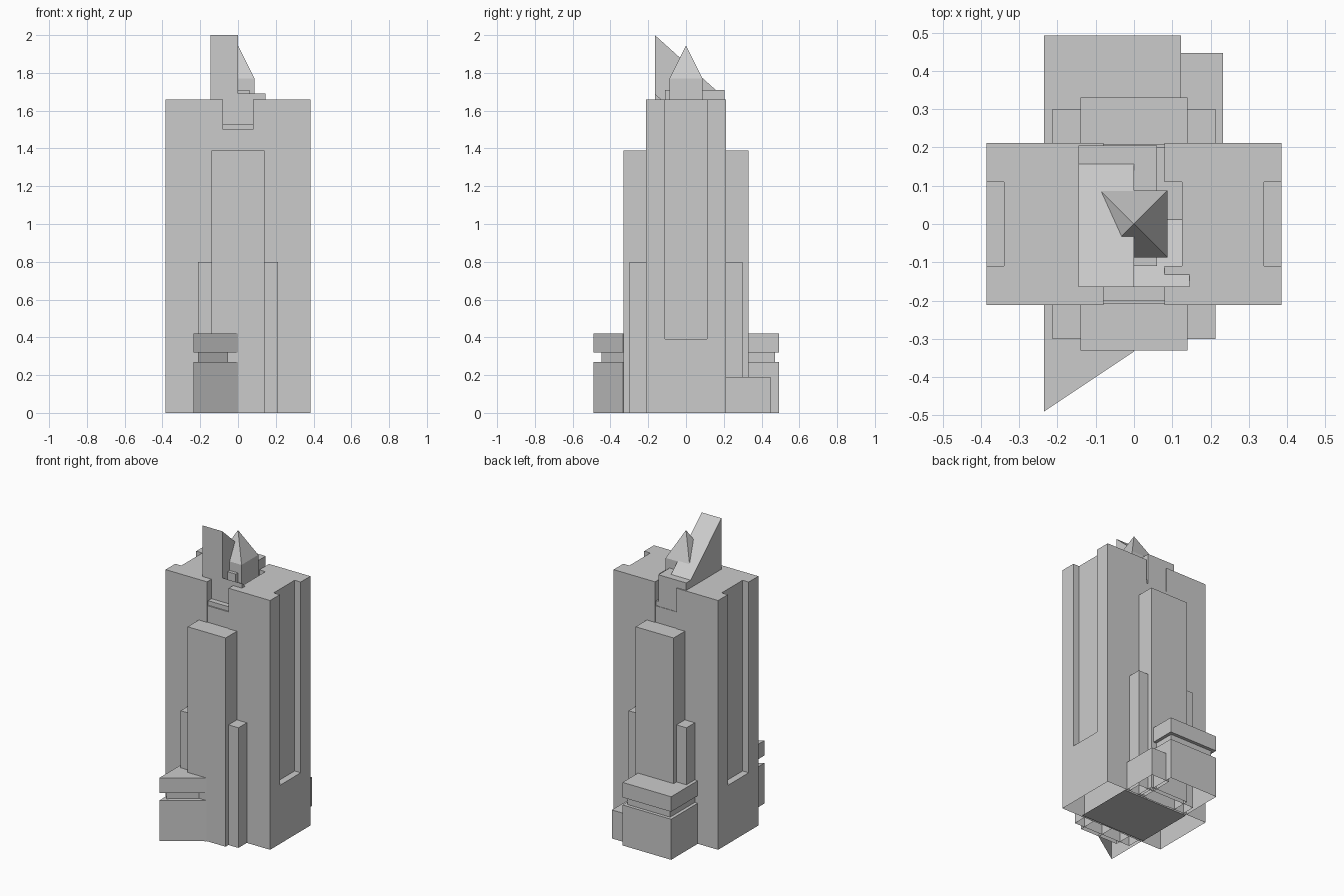
import bpy

if "Cube" in bpy.data.objects:
    bpy.data.objects.remove(bpy.data.objects["Cube"])

def mesh(name, verts, faces):
    me = bpy.data.meshes.new(name)
    me.from_pydata(verts, [], faces)
    ob = bpy.data.objects.new(name, me)
    bpy.context.collection.objects.link(ob)
    return ob

def prism(name, pts, z0, z1):
    """Upright prism from a counter-clockwise plan; open underneath when it stands on the ground."""
    n = len(pts)
    verts = [(x, y, z) for z in (z0, z1) for x, y in pts]
    faces = [(i, (i + 1) % n, n + (i + 1) % n, n + i) for i in range(n)]
    faces.append(tuple(range(n, 2 * n)))
    if z0 > 0:
        faces.append(tuple(reversed(range(n))))
    return mesh(name, verts, faces)

def box(name, x0, x1, y0, y1, z0, z1):
    return prism(name, [(x0, y0), (x1, y0), (x1, y1), (x0, y1)], z0, z1)

def wedge(name, x0, x1, profile):
    """Side profile in y, z extruded along x."""
    n = len(profile)
    verts = [(x, y, z) for x in (x0, x1) for y, z in profile]
    faces = [(i, n + i, n + (i + 1) % n, (i + 1) % n) for i in range(n)]
    faces += [tuple(range(n)), tuple(reversed(range(n, 2 * n)))]
    ob = mesh(name, verts, [tuple(reversed(f)) for f in faces])
    return ob

# Twin side towers with recessed vertical channels on both faces
for s, side in ((-1, "left"), (1, "right")):
    plan = [(.08, -.212), (.385, -.212), (.385, -.11), (.34, -.11), (.34, .11), (.385, .11),
            (.385, .212), (.08, .212), (.08, .11), (.125, .11), (.125, -.11), (.08, -.11)]
    plan = [(s * x, y) for x, y in plan]
    if s < 0:
        plan.reverse()
    prism(side + "_tower", plan, .39, 1.66)
    a, b = sorted((s * .08, s * .385))
    box(side + "_tower_base", a, b, -.212, .212, 0, .39)

# Central core between the towers, stepped at the top
box("core", -.145, .145, -.2, .2, 0, 1.53)
box("core_step", -.08, .08, -.208, .208, 0, 1.5)

# Stepped fins projecting front and back
box("tall_fin", -.14, .14, -.33, .33, 0, 1.39)
box("low_fin", -.213, .213, -.3, .3, 0, .8)

# Sloped crown blocks
wedge("crown_slope_high", -.145, 0, [(-.165, 1.5), (.157, 1.5), (.157, 1.71), (-.165, 2.0)])
wedge("crown_slope_low", 0, .145, [(-.165, 1.5), (.045, 1.5), (-.165, 1.69)])
box("crown_ledge", -.145, .06, .085, .205, 1.5, 1.71)
box("crown_front_step", -.06, .06, -.11, .085, 1.5, 1.71)

# Spire: square shaft with pyramid cap
h = .088
box("spire_shaft", -h, h, -h, h, 1.5, 1.77)
mesh("spire_cap", [(-h, -h, 1.77), (h, -h, 1.77), (h, h, 1.77), (-h, h, 1.77), (0, 0, 1.945)],
     [(0, 1, 4), (1, 2, 4), (2, 3, 4), (3, 0, 4)])

# Podiums in three layers with a recessed band: rectangular at back, triangular at front
layers = (("lower", 0, .27, 0), ("band", .27, .32, .022), ("upper", .32, .42, 0))
for part, z0, z1, d in layers:
    box("back_podium_" + part, -.235 + d, .123 - d, .2, .492 - d, z0, z1)
    prism("front_podium_" + part,
          [(-.235 + d, -.49 + 1.9 * d), (0 - 1.8 * d, -.333 + .7 * d), (0 - 1.8 * d, -.2),
           (-.235 + d, -.2)], z0, z1)
box("back_annex", .1, .233, .2, .447, 0, .19)

# Floor plate
mesh("floor_plate", [(-.24, -.2, 0), (-.24, .2, 0), (.24, .2, 0), (.24, -.2, 0)], [(0, 1, 2, 3)])
